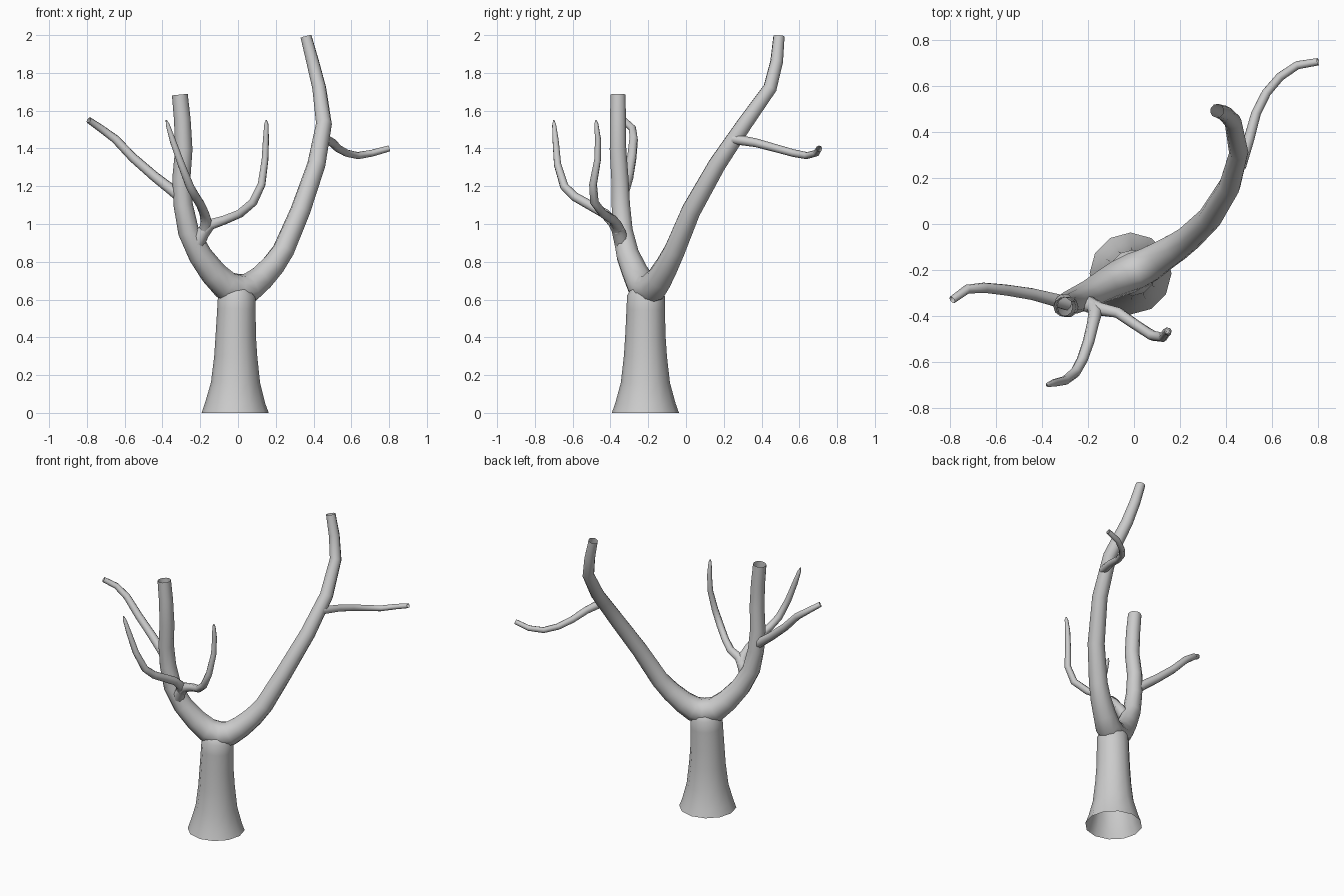
import bpy, bmesh, math
from mathutils import Vector


def tube(name, pts, sides=8):
    """Sweep a round section along points (x, y, z, radius), open at both ends."""
    bm = bmesh.new()
    pos = [Vector(p[:3]) for p in pts]
    side, prev, last = Vector((1, 0, 0)), None, len(pts) - 1
    for i, p in enumerate(pts):
        a, b = pos[max(i - 1, 0)], pos[min(i + 1, last)]
        t = (b - a).normalized()
        if prev is None and abs(t.x) > 0.8:
            side = Vector((0, 1, 0))
        side = (side - t * side.dot(t)).normalized()
        up = t.cross(side)
        ring = []
        for k in range(sides):
            ang = 2 * math.pi * k / sides
            ring.append(bm.verts.new(pos[i] + p[3] * (side * math.cos(ang) + up * math.sin(ang))))
        if prev:
            for k in range(sides):
                n = (k + 1) % sides
                bm.faces.new((prev[k], prev[n], ring[n], ring[k])).smooth = True
        prev = ring
    me = bpy.data.meshes.new(name)
    bm.to_mesh(me)
    bm.free()
    ob = bpy.data.objects.new(name, me)
    bpy.context.collection.objects.link(ob)
    return ob


# Flared trunk, its narrowed top hidden inside the fork
tube("trunk", [
    (-.015, -.215, 0, .178), (-.015, -.215, .05, .160), (-.013, -.215, .16, .130),
    (-.012, -.215, .30, .114), (-.012, -.215, .42, .106), (-.008, -.213, .55, .102),
    (-.006, -.212, .62, .100), (-.002, -.210, .67, .07), (0, -.21, .69, .03)], 12)

# Both main limbs as one U-shaped sweep through the fork
tube("main_limbs", [
    (-.308, -.36, 1.685, .042), (-.295, -.36, 1.555, .044), (-.287, -.36, 1.395, .046),
    (-.30, -.35, 1.24, .048), (-.29, -.345, 1.10, .051), (-.262, -.335, .96, .056),
    (-.20, -.308, .835, .063), (-.13, -.268, .74, .071), (-.065, -.235, .675, .080),
    (.005, -.205, .65, .085), (.065, -.175, .665, .079), (.12, -.14, .71, .071),
    (.185, -.10, .78, .064), (.24, -.06, .86, .058), (.33, .027, 1.07, .053),
    (.415, .165, 1.315, .048), (.455, .31, 1.53, .042), (.43, .445, 1.72, .037),
    (.395, .48, 1.86, .034), (.36, .492, 1.993, .030)], 10)

# Side twig on the left limb
tube("left_twig", [
    (-.29, -.345, 1.13, .032), (-.35, -.328, 1.18, .030), (-.44, -.305, 1.25, .027),
    (-.555, -.287, 1.35, .025), (-.65, -.277, 1.45, .023), (-.725, -.283, 1.505, .020),
    (-.79, -.33, 1.55, .017)])

# Side twig on the right limb
tube("right_twig", [
    (.46, .25, 1.45, .027), (.50, .37, 1.43, .023), (.53, .48, 1.40, .021),
    (.575, .57, 1.375, .020), (.635, .64, 1.362, .019), (.71, .69, 1.375, .018),
    (.80, .705, 1.40, .016)])

# Forked front branch: stem continuing into one twig, second twig from the fork
tube("front_branch_right", [
    (-.225, -.335, .88, .040), (-.185, -.355, .955, .036), (-.145, -.37, .998, .030),
    (-.07, -.385, 1.022, .025), (.01, -.44, 1.055, .023), (.08, -.485, 1.115, .023),
    (.125, -.492, 1.21, .021), (.143, -.468, 1.34, .018), (.148, -.466, 1.45, .016),
    (.15, -.475, 1.53, .011), (.15, -.477, 1.55, .003)])
tube("front_branch_left", [
    (-.175, -.355, .96, .034), (-.168, -.385, 1.01, .030), (-.178, -.43, 1.055, .026),
    (-.197, -.51, 1.10, .025), (-.225, -.59, 1.145, .024), (-.255, -.645, 1.20, .023),
    (-.30, -.68, 1.315, .020), (-.345, -.69, 1.44, .017), (-.372, -.698, 1.525, .011),
    (-.38, -.70, 1.55, .003)])
